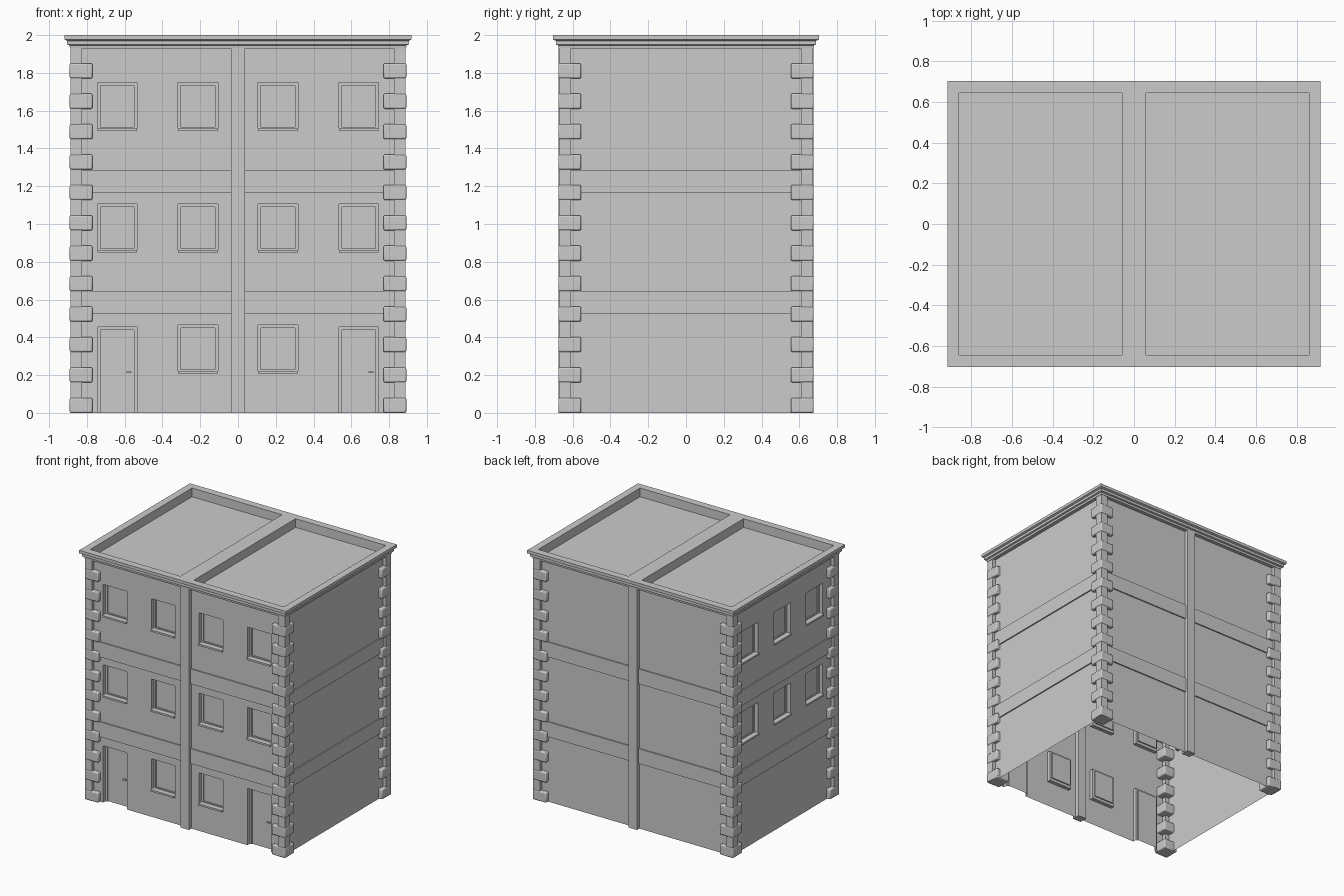
import bpy, bmesh, math
from mathutils import Matrix, Vector

if "Cube" in bpy.data.objects:
    bpy.data.objects.remove(bpy.data.objects["Cube"])

HX, HY, TOP = 0.86, 0.645, 1.93      # wall planes and wall height


def finish(name, bm, fix=True):
    bmesh.ops.remove_doubles(bm, verts=bm.verts, dist=1e-5)
    if fix:
        bmesh.ops.recalc_face_normals(bm, faces=bm.faces)
    me = bpy.data.meshes.new(name)
    bm.to_mesh(me)
    bm.free()
    ob = bpy.data.objects.new(name, me)
    bpy.context.collection.objects.link(ob)
    return ob


def add_box(bm, lo, hi, rot=Matrix()):
    lo, hi = Vector(lo), Vector(hi)
    m = rot @ Matrix.Translation((lo + hi) / 2) @ Matrix.Diagonal((*(hi - lo), 1))
    bmesh.ops.create_cube(bm, size=1, matrix=m)


def boxes(name, items, bevel=0):
    bm = bmesh.new()
    for lo, hi in items:
        add_box(bm, lo, hi)
    ob = finish(name, bm)
    if bevel:
        mod = ob.modifiers.new("bevel", 'BEVEL')
        mod.width, mod.segments = bevel, 2
    return ob


def ring(name, profile):
    """Closed profile of (offset from wall, z), mitred around the building."""
    bm = bmesh.new()
    loops = [[bm.verts.new((sx * (HX + o), sy * (HY + o), z)) for o, z in profile]
             for sx, sy in ((-1, -1), (1, -1), (1, 1), (-1, 1))]
    n = len(profile)
    for i in range(4):
        a, b = loops[i], loops[(i + 1) % 4]
        for j in range(n):
            k = (j + 1) % n
            bm.faces.new((a[j], b[j], b[k], a[k]))
    return finish(name, bm)


def wall(name, angle, half, dist, columns):
    """Thin wall; columns = [(centre, [(z0, z1), ...])], each opening recessed."""
    rot = Matrix.Rotation(math.radians(angle), 4, 'Z')
    bm = bmesh.new()
    sills = bmesh.new()

    def quad(*pts):
        bm.faces.new([bm.verts.new(rot @ Vector((u, -dist + d, z))) for u, z, d in pts])

    def flat(u0, u1, z0, z1, d=0):
        quad((u0, z0, d), (u1, z0, d), (u1, z1, d), (u0, z1, d))

    def rect(u0, u1, z0, z1, inset, d):
        b = z0 if z0 == 0 else z0 + inset
        return [(u0 + inset, b, d), (u1 - inset, b, d),
                (u1 - inset, z1 - inset, d), (u0 + inset, z1 - inset, d)]

    u = -half
    for c, holes in sorted(columns):
        u0, u1 = c - 0.105, c + 0.105
        flat(u, u0, 0, TOP)
        z = 0
        for z0, z1 in holes:
            if z0 > z:
                flat(u0, u1, z, z0)
            # reveal, frame, pane
            steps = [rect(u0, u1, z0, z1, i, d)
                     for i, d in ((0, 0), (0, 0.03), (0.016, 0.03), (0.016, 0.04))]
            for a, b in zip(steps, steps[1:]):
                for j in range(4):
                    k = (j + 1) % 4
                    if a[j] != b[j] and (a[j][1] > 0 or a[k][1] > 0):
                        quad(a[j], a[k], b[k], b[j])
            quad(*steps[-1])
            if z0 > 0:
                add_box(sills, (u0, -dist - 0.012, z0 - 0.006),
                        (u1, -dist + 0.03, z0 + 0.008), rot)
            z = z1
        flat(u0, u1, z, TOP)
        u = u1
    flat(u, half, 0, TOP)
    finish(name, bm, fix=False)
    if columns:
        finish(name + "_sills", sills)
    else:
        sills.free()


# Walls with their windows and doors
upper = [(0.855, 1.105), (1.498, 1.75)]
ground = (0.215, 0.465)
door = (0, 0.455)
wall("front_wall", 0, HX, HY, [(s * 0.64, [door] + upper) for s in (-1, 1)]
     + [(s * 0.212, [ground] + upper) for s in (-1, 1)])
wall("left_wall", -90, HY, HX, [(c, upper) for c in (-0.42, -0.01, 0.40)])
wall("right_wall", 90, HY, HX, [])
wall("back_wall", 180, HX, HY, [])

# Door handles
boxes("door_handles", [((c + 0.05, -HY + 0.022, 0.212), (c + 0.077, -HY + 0.04, 0.219))
                       for c in (-0.64, 0.64)])

# Storey bands
for i, z in enumerate((0.525, 1.165)):
    ring(f"storey_band_{i + 1}", [(0, z), (0.01, z), (0.01, z + 0.12), (0, z + 0.12)])

# Corner posts and quoin blocks
posts, quoins = [], []
for sx in (-1, 1):
    for sy in (-1, 1):
        def corner(inner, outer, z0, z1):
            xs = sorted((sx * (HX - inner), sx * (HX + outer)))
            ys = sorted((sy * (HY - inner), sy * (HY + outer)))
            return (xs[0], ys[0], z0), (xs[1], ys[1], z1)
        posts.append(corner(0.035, 0.027, 0, TOP))
        quoins += [corner(0.09, 0.031, i * 0.161, i * 0.161 + 0.08) for i in range(12)]
boxes("corner_posts", posts)
blocks = boxes("quoin_blocks", quoins, bevel=0.008)
bpy.context.view_layer.objects.active = blocks
blocks.select_set(True)
bpy.ops.object.shade_smooth_by_angle(angle=math.radians(50))

# Centre pilasters, front and back
boxes("pilasters", [((-0.037, -HY - 0.03, 0), (0.037, -HY + 0.035, TOP)),
                    ((-0.037, HY - 0.035, 0), (0.037, HY + 0.03, TOP))])

# Cornice with parapet, roof deck and dividing parapet
ring("cornice", [(0, 1.93), (0.03, 1.93), (0.032, 1.946), (0.044, 1.95), (0.044, 1.97),
                 (0.058, 1.976), (0.058, 2.0), (0, 2.0)])
boxes("roof_deck", [((-HX, -HY, 1.92), (HX, HY, TOP))])
boxes("roof_divider", [((-0.06, -HY, TOP), (0.06, HY, 2.0))])
